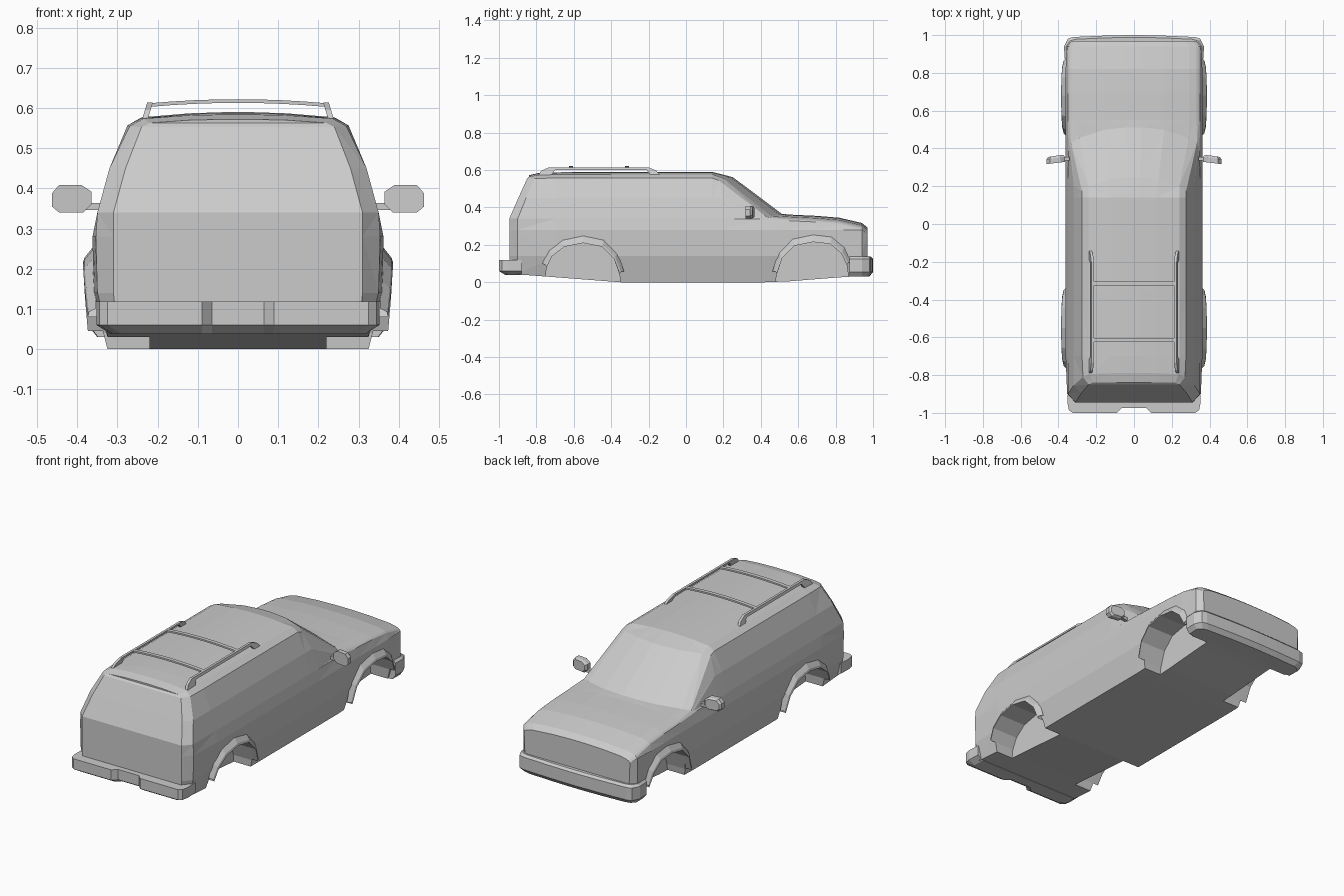
import bpy, bmesh, math
from mathutils import Vector

if "Cube" in bpy.data.objects:
    bpy.data.objects.remove(bpy.data.objects["Cube"])

grey = bpy.data.materials.new("plain grey")
grey.use_nodes = True
COLOUR = (0.6, 0.6, 0.6, 1)
grey.diffuse_color = COLOUR
grey.node_tree.nodes["Principled BSDF"].inputs["Base Color"].default_value = COLOUR


def make(name, bm):
    bmesh.ops.remove_doubles(bm, verts=bm.verts, dist=1e-5)
    bmesh.ops.recalc_face_normals(bm, faces=bm.faces)
    mesh = bpy.data.meshes.new(name)
    bm.to_mesh(mesh)
    bm.free()
    mesh.materials.append(grey)
    ob = bpy.data.objects.new(name, mesh)
    bpy.context.collection.objects.link(ob)
    return ob


def loft(name, rings, closed=True, caps=True):
    """Skin a list of equal-length point rings."""
    bm = bmesh.new()
    rows = [[bm.verts.new(p) for p in r] for r in rings]
    n = len(rows[0])
    for a, b in zip(rows, rows[1:]):
        for i in range(n if closed else n - 1):
            j = (i + 1) % n
            bm.faces.new((a[i], a[j], b[j], b[i]))
    if caps:
        bm.faces.new(rows[0])
        bm.faces.new(rows[-1])
    return make(name, bm)


def mirrored(half):
    """Close an open half outline (x > 0) with its mirror image."""
    return half + [(-x, y, z) for x, y, z in reversed(half)]


# Body: half sections run from the sill up to the roof or bonnet
def section(y, base, top, ws=(.325, .36, .362), zs=(.14, .28)):
    low = [(ws[0], y, base), (ws[1], y, zs[0]), (ws[2], y, zs[1])]
    return low + [p if len(p) == 3 else (p[0], y, p[1]) for p in top]


def roof(drop=0):
    return [(.35, .34), (.32, .45), (.275, .557), (.24, .577 - drop),
            (.12, .587 - drop), (.03, .59 - drop)]


def bonnet(z, s=1.0):
    return [(.35 * s, z - .033), (.342 * s, z - .026), (.328 * s, z - .02),
            (.29 * s, z - .012), (.16 * s, z - .003), (.04 * s, z)]


tail = [(.31, -.945, .34), (.28, -.897, .45), (.24, -.85, .553),
        (.22, -.84, .563), (.12, -.84, .57), (.03, -.84, .572)]
corner = [(.35, -.9, .34), (.32, -.855, .45), (.27, -.81, .555),
          (.235, -.795, .574), (.12, -.79, .582), (.03, -.79, .584)]
screen_top = [(.349, .22, .34), (.319, .2, .45), (.276, .175, .545),
              (.24, .2, .556), (.13, .238, .561), (.03, .25, .562)]
screen_base = [(.347, .4, .338), (.34, .415, .344), (.334, .43, .349),
               (.29, .455, .355), (.16, .498, .363), (.04, .512, .366)]
sections = [
    section(-.945, .045, tail, (.3, .31, .31)),
    section(-.9, .042, corner, (.325, .35, .354)),
    section(-.7, .027, roof(.002)),
    section(-.35, 0, roof()),
    section(.14, 0, roof()),
    section(.2, 0, screen_top),
    section(.42, 0, screen_base),
    section(.55, .005, bonnet(.362)),
    section(.7, .017, bonnet(.355)),
    section(.82, .026, bonnet(.345)),
    section(.94, .034, bonnet(.317), (.325, .355, .355)),
    section(.97, .035, bonnet(.293, .94), (.3, .325, .33), (.14, .258)),
]
bm = bmesh.new()
rows = [[bm.verts.new(p) for p in mirrored(s)] for s in sections]
n = len(rows[0])
for a, b in zip(rows, rows[1:]):
    for i in range(n):
        j = (i + 1) % n
        bm.faces.new((a[i], a[j], b[j], b[i]))
for row in (rows[0], rows[-1]):
    for i in range(n // 2 - 1):
        bm.faces.new((row[i], row[i + 1], row[n - 2 - i], row[n - 1 - i]))
bmesh.ops.triangulate(bm, faces=[f for f in bm.faces if len(f.verts) == 4],
                      quad_method='SHORT_EDGE')
body = make("body_shell", bm)

# Wheel arches: cut wells, then add a raised flare around each
ARCHES = {
    "rear": [(-.35, -.02), (-.355, .04), (-.385, .125), (-.45, .19), (-.55, .21),
             (-.65, .19), (-.715, .14), (-.745, .08), (-.757, -.02)],
    "front": [(.475, -.02), (.485, .04), (.515, .13), (.58, .195), (.68, .215),
              (.77, .205), (.83, .155), (.86, .09), (.875, -.02)],
}
for end, arch in ARCHES.items():
    for side, s in (("left", 1), ("right", -1)):
        cutter = loft("well_cutter", [[(s * x, y, z) for y, z in arch] for x in (.22, .5)])
        cutter.hide_render = True
        mod = body.modifiers.new("well", 'BOOLEAN')
        mod.object, mod.operation, mod.solver = cutter, 'DIFFERENCE', 'EXACT'
        bpy.context.view_layer.objects.active = body
        bpy.ops.object.modifier_apply(modifier=mod.name)
        bpy.data.objects.remove(cutter)

        mid = (arch[0][0] + arch[-1][0]) / 2
        last = len(arch) - 1
        strip = []
        for i, (y, z) in enumerate(arch):
            z = max(z, .045)
            bulge = .025 * math.sin(math.pi * i / last) ** .7
            outer = (mid + (y - mid) * 1.12, z * 1.2 + .005)
            strip.append([(s * .33, y, z), (s * (.361 + bulge), y, z),
                          (s * (.36 + bulge * .9), y + (outer[0] - y) * .3, z + .012),
                          (s * .354, outer[0], outer[1])])
        loft(f"{end}_{side}_arch_flare", strip[1:-1], closed=False, caps=False)


# Bumpers: stacked outlines with bevelled lower edges
def bumper(name, outline, levels):
    rings = []
    for z, inset in levels:
        pts = [(x - inset * (x > .3), y - math.copysign(inset, y) * (abs(y) > .95), z)
               for x, y in outline]
        rings.append(mirrored(pts))
    return loft(name, rings)


bumper("rear_bumper",
       [(.35, -.88), (.352, -.95), (.345, -.985), (.325, -1), (.09, -1), (.065, -.975)],
       [(.038, .035), (.06, 0), (.118, 0)])
bumper("front_bumper",
       [(.368, .875), (.37, .94), (.35, .982), (.32, .99), (.16, .997), (.03, 1)],
       [(.03, .02), (.055, 0), (.125, 0), (.137, .012)])


def box(name, centre, size):
    bm = bmesh.new()
    bmesh.ops.create_cube(bm, size=1)
    for v in bm.verts:
        v.co = Vector(centre) + Vector(a * b for a, b in zip(v.co, size))
    return make(name, bm)


# Roof rack: two bridge-shaped rails and two bowed cross bars
rail = [(-.79, .572), (-.775, .595), (-.735, .614), (-.2, .614), (-.16, .598),
        (-.14, .575), (-.19, .575), (-.21, .6), (-.7, .6), (-.72, .572)]
for side, s in (("left", 1), ("right", -1)):
    loft(f"{side}_roof_rail",
         [[(s * (x + (.614 - z) * .3), y, z) for y, z in rail] for x in (.212, .226)])
for name, y in (("rear", -.615), ("front", -.315)):
    bow = []
    for i in range(9):
        x = -.22 + .055 * i
        z = .622 - .01 * (x / .22) ** 2
        bow.append([(x, y - .011, z - .009), (x, y - .011, z),
                    (x, y + .011, z), (x, y + .011, z - .009)])
    loft(f"{name}_cross_bar", bow)

# Door mirrors: eight-sided housings on short arms
glass = [(.365, .36), (.385, .34), (.445, .34), (.463, .355),
         (.463, .388), (.445, .409), (.39, .409), (.365, .392)]
for side, s in (("left", 1), ("right", -1)):
    rings = []
    for depth, k in ((.0, 1), (.026, 1), (.038, .8)):
        rings.append([(s * (.414 + (x - .414) * k), .335 - (x - .414) * .12 + depth - .012,
                       .375 + (z - .375) * k) for x, z in glass])
    loft(f"{side}_mirror_housing", rings)
    box(f"{side}_mirror_arm", (s * .362, .345, .355), (.04, .02, .018))
